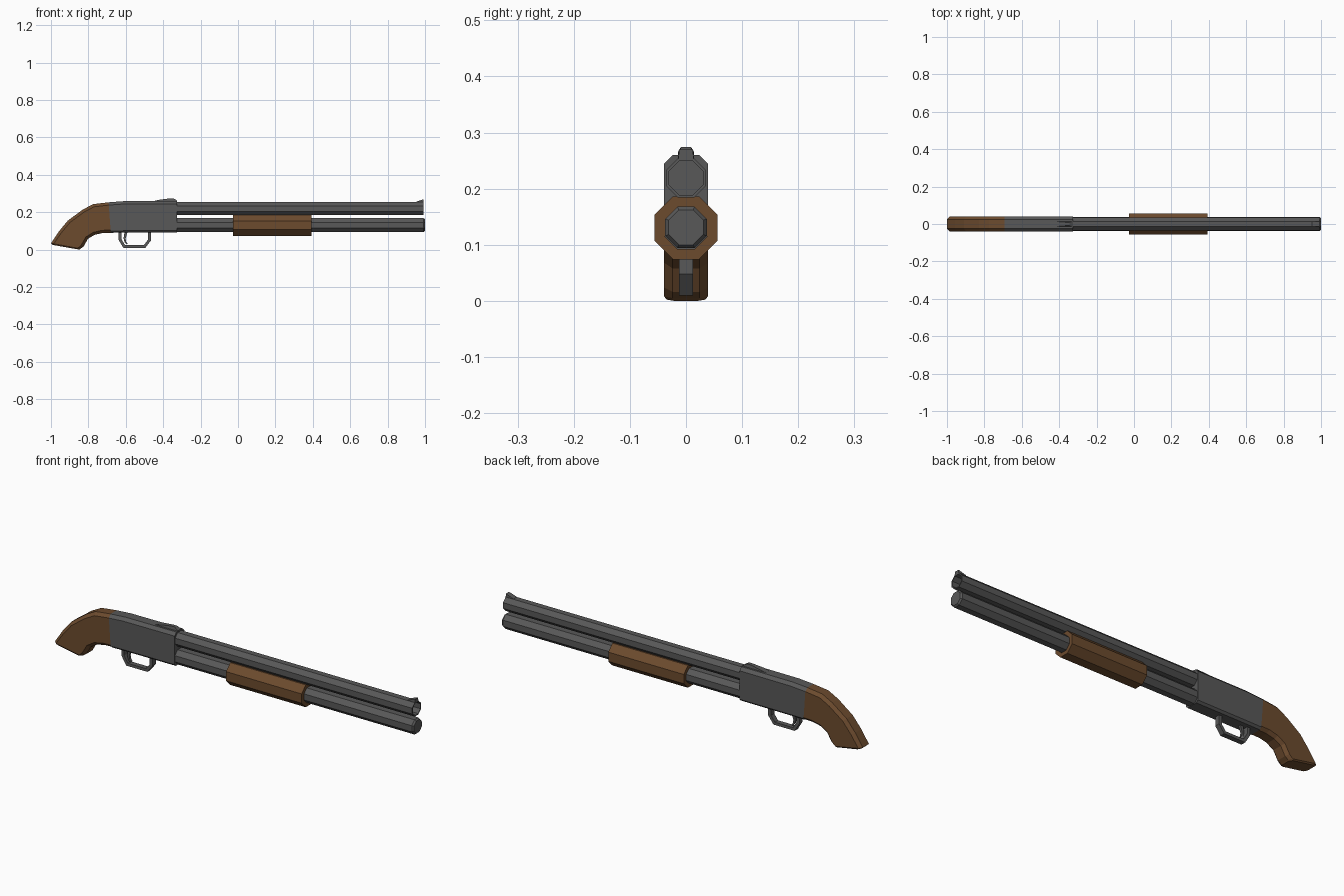
import bpy, bmesh, math
from mathutils import Vector

if "Cube" in bpy.data.objects:
    bpy.data.objects.remove(bpy.data.objects["Cube"])


def material(name, rgb):
    m = bpy.data.materials.new(name)
    m.diffuse_color = (*rgb, 1)
    m.use_nodes = True
    m.node_tree.nodes["Principled BSDF"].inputs["Base Color"].default_value = m.diffuse_color
    return m


STEEL = material("dark steel", (0.098, 0.098, 0.098))
WOOD = material("brown wood", (0.150, 0.070, 0.027))


def loft(name, rings, mat, closed=False):
    """Skin a list of equal-length point rings; cap the ends unless closed."""
    bm = bmesh.new()
    vs = [[bm.verts.new(p) for p in r] for r in rings]
    n = len(vs[0])
    pairs = list(zip(vs, vs[1:])) + ([(vs[-1], vs[0])] if closed else [])
    for a, b in pairs:
        for i in range(n):
            j = (i + 1) % n
            bm.faces.new((a[i], a[j], b[j], b[i]))
    if not closed:
        bm.faces.new(vs[0])
        bm.faces.new(vs[-1])
    bmesh.ops.recalc_face_normals(bm, faces=bm.faces[:])
    me = bpy.data.meshes.new(name)
    bm.to_mesh(me)
    bm.free()
    me.materials.append(mat)
    ob = bpy.data.objects.new(name, me)
    bpy.context.collection.objects.link(ob)
    return ob


def octagon(x, z, apothem):
    r = apothem / math.cos(math.pi / 8)
    angles = [math.pi / 8 + i * math.pi / 4 for i in range(8)]
    return [(x, r * math.cos(a), z + r * math.sin(a)) for a in angles]


def body_ring(top, bottom, w, c_top, c_bot):
    """Chamfered rectangle between two points of a side outline."""
    t, b = Vector((top[0], 0, top[1])), Vector((bottom[0], 0, bottom[1]))
    d = (t - b).normalized()
    half = [(t, w - c_top), (t - d * c_top, w), (b + d * c_bot, w), (b, w - c_bot)]
    return ([p + Vector((0, y, 0)) for p, y in half]
            + [p - Vector((0, y, 0)) for p, y in reversed(half)])


def plate(name, outline, w_low, w_high, z_split, mat):
    """Side outline extruded in y, narrower above z_split."""
    def side(s):
        return [(x, s * (w_high if z > z_split else w_low), z) for x, z in outline]
    return loft(name, [side(-1), side(1)], mat)


# Receiver
loft("receiver", [
    body_ring((-0.692, 0.253), (-0.680, 0.090), 0.039, 0.015, 0.010),
    body_ring((-0.610, 0.259), (-0.610, 0.091), 0.039, 0.015, 0.010),
    body_ring((-0.325, 0.260), (-0.325, 0.092), 0.039, 0.015, 0.010)], STEEL)

# Curved pistol grip
grip = [((-0.692, 0.253), (-0.680, 0.090)), ((-0.775, 0.243), (-0.722, 0.089)),
        ((-0.830, 0.214), (-0.767, 0.079)), ((-0.910, 0.155), (-0.802, 0.058)),
        ((-0.958, 0.097), (-0.826, 0.016)), ((-1.000, 0.034), (-0.842, 0.005))]
rings = [body_ring(t, b, 0.039, 0.015, 0.015) for t, b in grip]
rings.append(body_ring((-0.990, 0.025), (-0.848, 0.000), 0.034, 0.013, 0.013))
loft("grip", rings, WOOD)

# Barrel with open muzzle
BZ = 0.219
loft("barrel", [octagon(-0.40, BZ, 0.035), octagon(0.993, BZ, 0.035),
                octagon(0.993, BZ, 0.030), octagon(0.93, BZ, 0.030)], STEEL)

# Magazine tube with bevelled cap
MZ = 0.131
loft("magazine_tube", [octagon(-0.40, MZ, 0.037), octagon(0.992, MZ, 0.037),
                       octagon(1.0, MZ, 0.031)], STEEL)

# Sliding forend
loft("forend", [octagon(-0.027, 0.130, 0.056), octagon(0.393, 0.130, 0.056),
                octagon(0.393, 0.130, 0.0375), octagon(-0.027, 0.130, 0.0375)],
     WOOD, closed=True)

# Rear and front sights
plate("rear_sight", [(-0.45, 0.256), (-0.45, 0.260), (-0.425, 0.266), (-0.365, 0.274),
                     (-0.345, 0.274), (-0.325, 0.262), (-0.325, 0.256)],
      0.014, 0.009, 0.270, STEEL)
plate("front_sight", [(0.945, 0.250), (0.955, 0.257), (0.993, 0.270), (0.993, 0.250)],
      0.014, 0.012, 0.262, STEEL)


def strip(name, pairs, w, mat):
    """Rectangular band between outer and inner points along a path."""
    loft(name, [[(o[0], -w, o[1]), (o[0], w, o[1]), (i[0], w, i[1]), (i[0], -w, i[1])]
                for o, i in pairs], mat)


# Trigger guard and trigger
strip("trigger_guard", [
    ((-0.640, 0.095), (-0.624, 0.095)), ((-0.640, 0.055), (-0.624, 0.058)),
    ((-0.613, 0.010), (-0.604, 0.024)), ((-0.495, 0.010), (-0.503, 0.024)),
    ((-0.466, 0.048), (-0.482, 0.052)), ((-0.466, 0.095), (-0.482, 0.095))], 0.0125, STEEL)
strip("trigger", [
    ((-0.606, 0.095), (-0.590, 0.095)), ((-0.612, 0.060), (-0.601, 0.060)),
    ((-0.606, 0.040), (-0.598, 0.042)), ((-0.596, 0.028), (-0.590, 0.032))], 0.006, STEEL)
